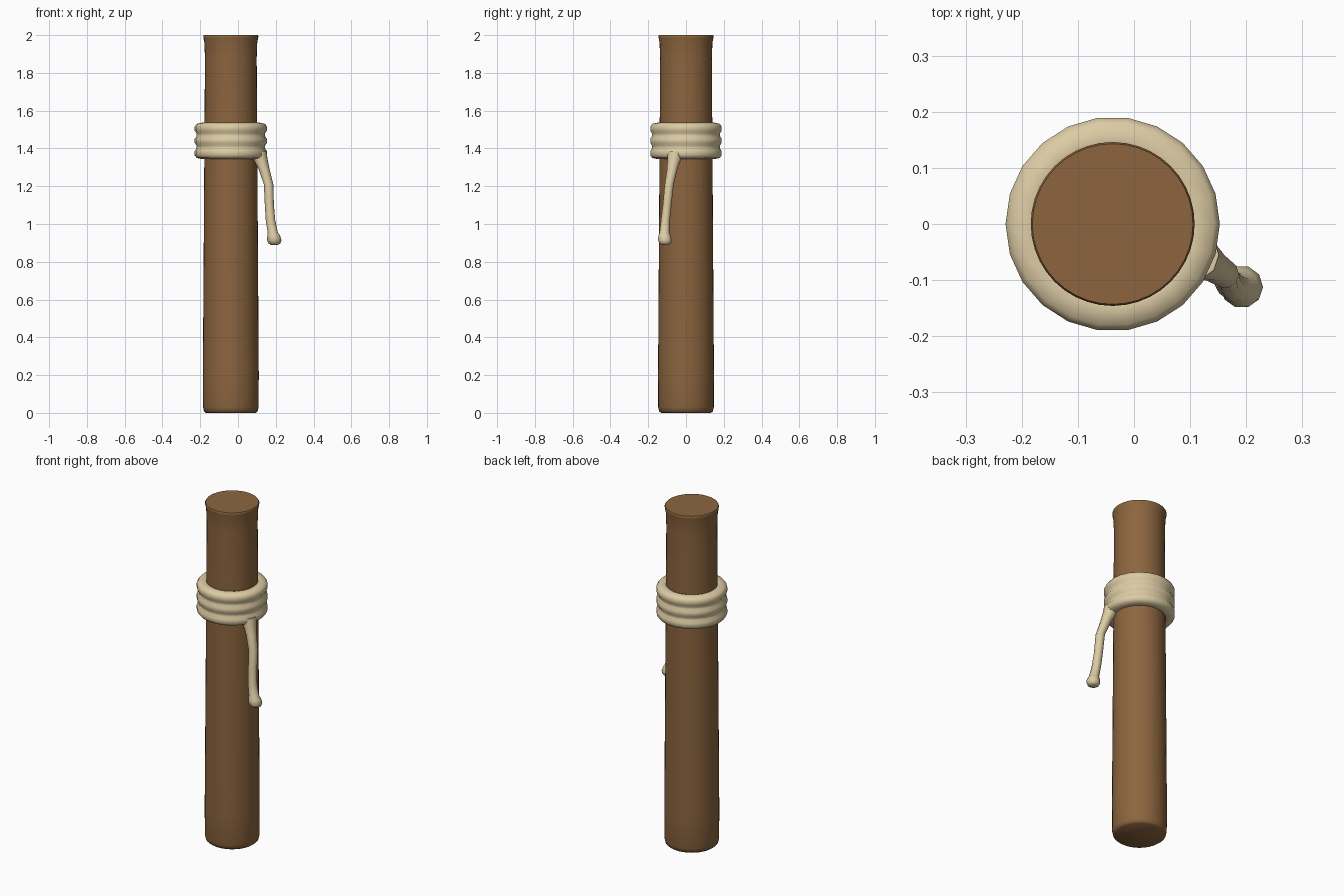
import bpy, bmesh, math

cube = bpy.data.objects.get("Cube")
if cube:
    bpy.data.objects.remove(cube, do_unlink=True)

AXIS_X = -0.038


def material(name, color):
    mat = bpy.data.materials.new(name)
    mat.use_nodes = True
    mat.diffuse_color = color
    mat.node_tree.nodes["Principled BSDF"].inputs["Base Color"].default_value = color
    return mat


def finish(obj, mat, angle):
    obj.data.materials.append(mat)
    bpy.ops.object.select_all(action='DESELECT')
    obj.select_set(True)
    bpy.context.view_layer.objects.active = obj
    bpy.ops.object.shade_smooth_by_angle(angle=math.radians(angle))


def add_mesh(name, bm):
    bmesh.ops.recalc_face_normals(bm, faces=bm.faces)
    mesh = bpy.data.meshes.new(name)
    bm.to_mesh(mesh)
    bm.free()
    obj = bpy.data.objects.new(name, mesh)
    bpy.context.collection.objects.link(obj)
    return obj


def lathe(name, profile, sides, closed=False):
    """Turn (radius, height) points around the post axis; open profiles get end caps."""
    bm = bmesh.new()
    rings = []
    for r, z in profile:
        rings.append([bm.verts.new((AXIS_X + r * math.cos(math.tau * i / sides),
                                    r * math.sin(math.tau * i / sides), z))
                      for i in range(sides)])
    pairs = list(zip(rings, rings[1:]))
    if closed:
        pairs.append((rings[-1], rings[0]))
    else:
        bm.faces.new(rings[0])
        bm.faces.new(rings[-1])
    for a, b in pairs:
        for i in range(sides):
            j = (i + 1) % sides
            bm.faces.new((a[i], a[j], b[j], b[i]))
    return add_mesh(name, bm)


wood = material("brown wood", (0.262, 0.130, 0.049, 1))
rope = material("tan rope", (0.72, 0.60, 0.37, 1))

# Wooden post: rounded foot, slight taper, flared top
post = lathe("post", [(0.132, 0), (0.142, 0.008), (0.147, 0.03), (0.148, 0.2),
                      (0.144, 0.8), (0.140, 1.4), (0.137, 1.88),
                      (0.140, 1.96), (0.145, 1.985), (0.146, 1.995), (0.143, 2.0)], 40)
finish(post, wood, 50)

# Rope wrap: three coils merged into one band
outline = [(0.13, 1.35), (0.15, 1.343)]
for z in (1.375, 1.44, 1.505):
    for angle in (-50, -20, 20, 50):
        a = math.radians(angle)
        outline.append((0.160 + 0.033 * math.cos(a), z + 0.033 * math.sin(a)))
outline += [(0.15, 1.537), (0.13, 1.53)]
wrap = lathe("rope_wrap", outline, 22, closed=True)
finish(wrap, rope, 80)

# Loose rope end: tapered tube ending in a knot
path = [(0.105, -0.055, 1.385, 0.046), (0.118, -0.062, 1.345, 0.038),
        (0.138, -0.073, 1.29, 0.029), (0.162, -0.089, 1.21, 0.025),
        (0.166, -0.100, 1.10, 0.024), (0.172, -0.109, 1.02, 0.025),
        (0.184, -0.114, 0.955, 0.027), (0.189, -0.114, 0.938, 0.034),
        (0.192, -0.112, 0.915, 0.038), (0.193, -0.110, 0.897, 0.032),
        (0.193, -0.110, 0.889, 0.018)]
bm = bmesh.new()
SIDES = 10
rings = []
for x, y, z, r in path:
    rings.append([bm.verts.new((x + r * math.cos(math.tau * i / SIDES),
                                y + r * math.sin(math.tau * i / SIDES), z))
                  for i in range(SIDES)])
for a, b in zip(rings, rings[1:]):
    for i in range(SIDES):
        j = (i + 1) % SIDES
        bm.faces.new((a[i], a[j], b[j], b[i]))
bm.faces.new(rings[0])
bm.faces.new(rings[-1])
tail = add_mesh("rope_end", bm)
finish(tail, rope, 80)
